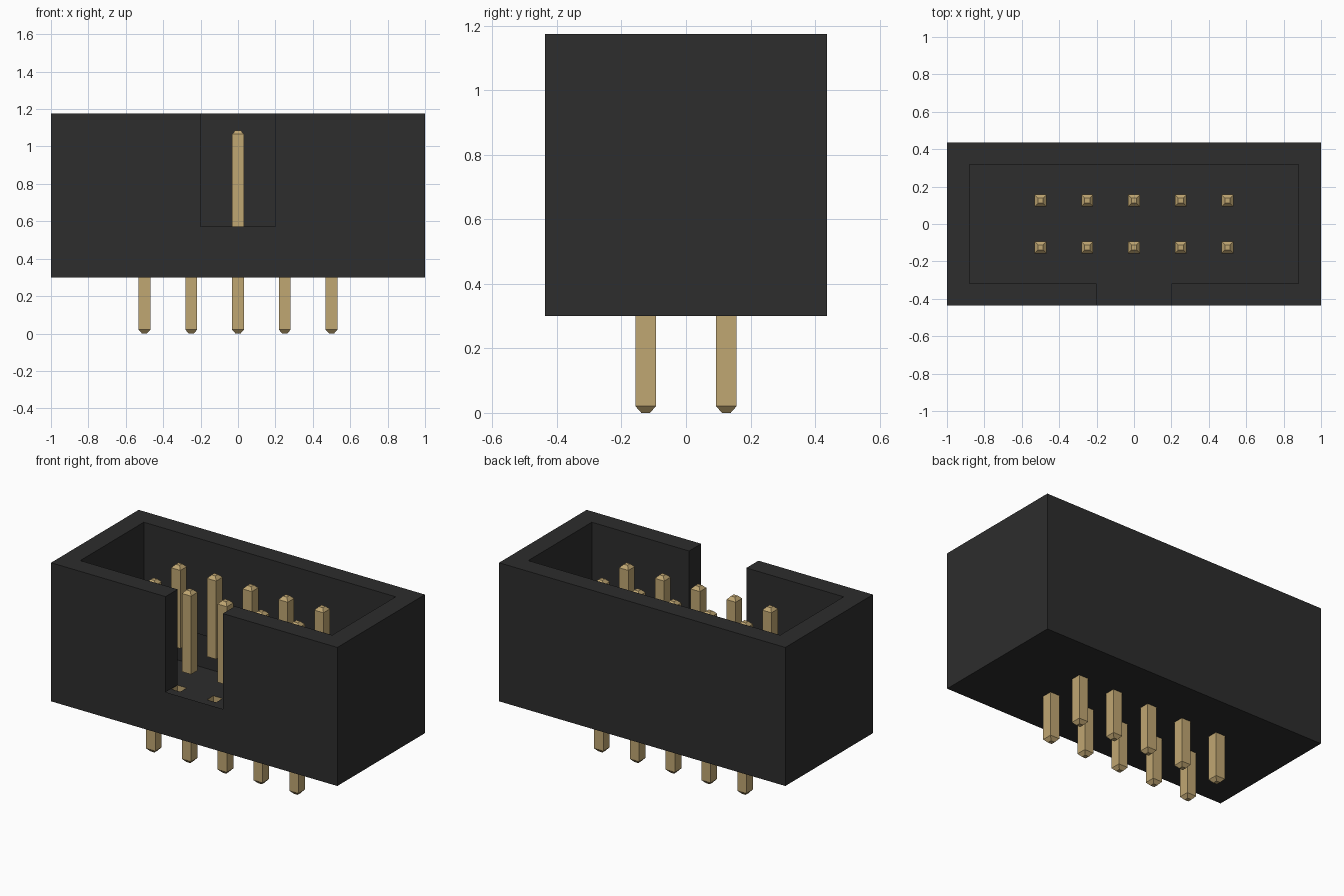
import bpy, bmesh
from mathutils import Vector

if "Cube" in bpy.data.objects:
    bpy.data.objects.remove(bpy.data.objects["Cube"], do_unlink=True)

# Main dimensions
HALF_X, HALF_Y = 1.0, 0.437
BASE, FLOOR, TOP = 0.3, 0.572, 1.175
CAVITY_X, CAVITY_Y, NOTCH = 0.88, 0.317, 0.2
PIN, TIP = 0.032, 0.0135
PIN_XS = [i * 0.25 for i in range(-2, 3)]
PIN_YS = [-0.125, 0.125]


def material(name, color):
    mat = bpy.data.materials.new(name)
    mat.use_nodes = True
    mat.diffuse_color = (*color, 1)
    bsdf = next(n for n in mat.node_tree.nodes if n.type == "BSDF_PRINCIPLED")
    bsdf.inputs["Base Color"].default_value = (*color, 1)
    return mat


def make_object(name, bm, mat):
    mesh = bpy.data.meshes.new(name)
    bm.to_mesh(mesh)
    bm.free()
    mesh.materials.append(mat)
    obj = bpy.data.objects.new(name, mesh)
    bpy.context.collection.objects.link(obj)
    return obj


def prism(name, outline, z0, z1, mat):
    bm = bmesh.new()
    face = bm.faces.new([bm.verts.new((x, y, z0)) for x, y in outline])
    top = bmesh.ops.extrude_face_region(bm, geom=[face])["geom"]
    moved = [g for g in top if isinstance(g, bmesh.types.BMVert)]
    bmesh.ops.translate(bm, verts=moved, vec=(0, 0, z1 - z0))
    bmesh.ops.recalc_face_normals(bm, faces=bm.faces[:])
    return make_object(name, bm, mat)


def pin_half(name, x, y, rings, mat):
    """Square pin lofted through (height, half width) rings, capped at the tip."""
    bm = bmesh.new()
    loops = [[bm.verts.new((x + sx * h, y + sy * h, z))
              for sx, sy in ((-1, -1), (1, -1), (1, 1), (-1, 1))]
             for z, h in rings]
    for a, b in zip(loops, loops[1:]):
        for i in range(4):
            j = (i + 1) % 4
            bm.faces.new((a[i], a[j], b[j], b[i]))
    bm.faces.new(loops[-1])
    bmesh.ops.recalc_face_normals(bm, faces=bm.faces[:])
    return make_object(name, bm, mat)


black = material("black plastic", (0.026, 0.026, 0.026))
gold = material("gold metal", (0.53, 0.385, 0.17))

# Housing: a block with a cavity and a front key notch
box = [(-HALF_X, -HALF_Y), (HALF_X, -HALF_Y), (HALF_X, HALF_Y), (-HALF_X, HALF_Y)]
housing = prism("housing", box, BASE, TOP, black)
right_half = [(NOTCH, -HALF_Y - 0.2), (NOTCH, -CAVITY_Y),
              (CAVITY_X, -CAVITY_Y), (CAVITY_X, CAVITY_Y)]
left_half = [(-x, y) for x, y in reversed(right_half)]
cutter = prism("cavity_cutter", right_half + left_half, FLOOR, TOP + 0.2, black)
cutter.hide_render = True
cut = housing.modifiers.new("cavity", "BOOLEAN")
cut.operation, cut.solver, cut.object = "DIFFERENCE", "EXACT", cutter
bpy.context.view_layer.objects.active = housing
bpy.ops.object.modifier_apply(modifier=cut.name)
bpy.data.objects.remove(cutter, do_unlink=True)

# Open the cavity floor into the hollow base
bm = bmesh.new()
bm.from_mesh(housing.data)
bm.normal_update()
floor = [f for f in bm.faces
         if abs(f.normal.z) > 0.9 and abs(f.calc_center_median().z - FLOOR) < 0.01]
bmesh.ops.delete(bm, geom=floor, context="FACES")

# Square pin holes through the bottom
for axis, centres in ((0, PIN_XS), (1, PIN_YS)):
    normal = Vector((0, 0, 0))
    normal[axis] = 1
    for c in centres:
        for side in (-PIN, PIN):
            bottom = [f for f in bm.faces if f.calc_center_median().z < BASE + 0.001]
            edges = {e for f in bottom for e in f.edges}
            verts = {v for f in bottom for v in f.verts}
            bmesh.ops.bisect_plane(bm, geom=bottom + list(edges) + list(verts),
                                   plane_co=normal * (c + side), plane_no=normal)
holes = []
for f in bm.faces:
    m = f.calc_center_median()
    if (m.z < BASE + 0.001 and any(abs(m.x - x) < PIN for x in PIN_XS)
            and any(abs(m.y - y) < PIN for y in PIN_YS)):
        holes.append(f)
bmesh.ops.delete(bm, geom=holes, context="FACES")
bm.to_mesh(housing.data)
bm.free()

# Contact pins above the floor and solder tails below the base
for row, y in zip(("front", "back"), PIN_YS):
    for n, x in enumerate(PIN_XS, 1):
        pin_half(f"{row}_contact_{n}", x, y,
                 [(FLOOR, PIN), (1.066, PIN), (1.086, TIP)], gold)
        pin_half(f"{row}_tail_{n}", x, y,
                 [(BASE, PIN), (0.021, PIN), (0, TIP)], gold)
